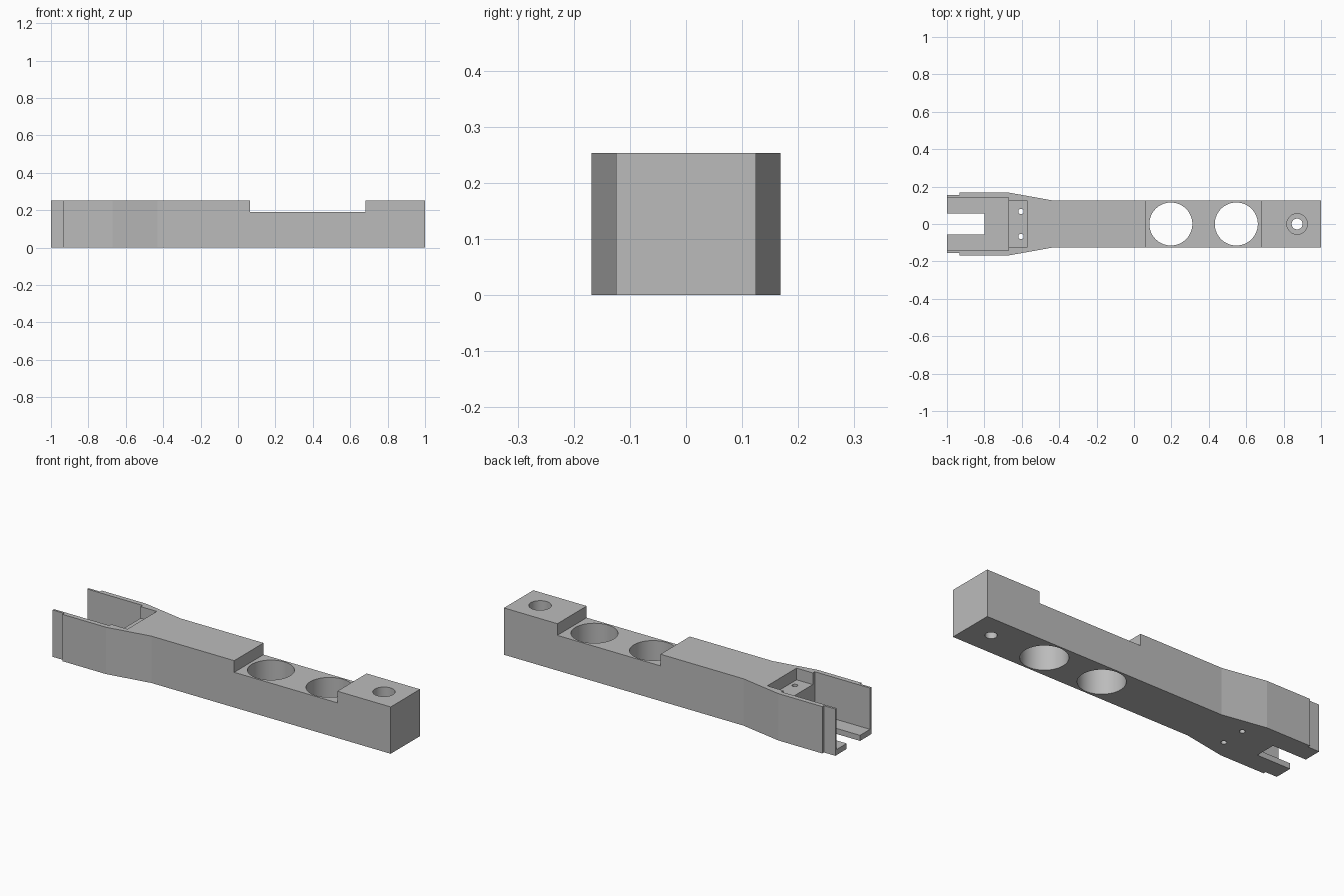
import bpy
import bmesh
import math

HEIGHT = 0.253
STEP = 0.19      # level of the recess and the shelf
FLOOR = 0.03     # pocket floor thickness

cube = bpy.data.objects.get("Cube")
if cube:
    bpy.data.objects.remove(cube, do_unlink=True)

grey = bpy.data.materials.new("plain grey")
grey.use_nodes = True
colour = (0.5, 0.5, 0.5, 1)
grey.diffuse_color = colour
grey.node_tree.nodes["Principled BSDF"].inputs["Base Color"].default_value = colour


def prism(name, outline, z0, z1):
    """Extrude a flat outline from z0 up to z1."""
    bm = bmesh.new()
    base = bm.faces.new([bm.verts.new((x, y, z0)) for x, y in outline])
    top = bmesh.ops.extrude_face_region(bm, geom=[base])["geom"]
    verts = [v for v in top if isinstance(v, bmesh.types.BMVert)]
    bmesh.ops.translate(bm, verts=verts, vec=(0, 0, z1 - z0))
    bmesh.ops.recalc_face_normals(bm, faces=bm.faces[:])
    mesh = bpy.data.meshes.new(name)
    bm.to_mesh(mesh)
    bm.free()
    mesh.materials.append(grey)
    obj = bpy.data.objects.new(name, mesh)
    bpy.context.collection.objects.link(obj)
    return obj


def cut(target, outline, z0, z1=HEIGHT + 0.1):
    """Subtract a prism from the target."""
    cutter = prism("cutter", outline, z0, z1)
    cutter.hide_render = True
    mod = target.modifiers.new("cut", "BOOLEAN")
    mod.operation = "DIFFERENCE"
    mod.solver = "EXACT"
    mod.object = cutter
    bpy.context.view_layer.objects.active = target
    bpy.ops.object.modifier_apply(modifier=mod.name)
    bpy.data.objects.remove(cutter, do_unlink=True)


def box(x0, x1, half):
    return [(x0, -half), (x1, -half), (x1, half), (x0, half)]


def circle(x, y, radius, sides=64):
    steps = [2 * math.pi * i / sides for i in range(sides)]
    return [(x + radius * math.cos(a), y + radius * math.sin(a)) for a in steps]


# Arm body: mirrored plan outline with a flared end
side = [(-1, 0.154), (-0.932, 0.154), (-0.932, 0.168),
        (-0.67, 0.168), (-0.43, 0.125), (1, 0.125)]
outline = side + [(x, -y) for x, y in reversed(side)]
arm = prism("arm_body", outline, 0, HEIGHT)

# Open pocket, shelf and end slot
cut(arm, box(-1.1, -0.67, 0.142), FLOOR)
cut(arm, box(-0.7, -0.573, 0.125), STEP)
cut(arm, box(-1.1, -0.8, 0.057), -0.1)

# Upper recess with two large round openings
cut(arm, box(0.065, 0.681, 0.3), STEP)
for x in (0.197, 0.547):
    cut(arm, circle(x, 0, 0.115), -0.1)

# Screw holes in the shelf
for y in (-0.067, 0.067):
    cut(arm, circle(-0.604, y, 0.014), -0.1)

# Counterbored hole in the raised end block
cut(arm, circle(0.872, 0, 0.055), HEIGHT / 2)
cut(arm, circle(0.872, 0, 0.029), -0.1)

# Smooth the round walls only
bpy.ops.object.select_all(action="DESELECT")
arm.select_set(True)
bpy.context.view_layer.objects.active = arm
bpy.ops.object.shade_smooth_by_angle(angle=math.radians(8))
